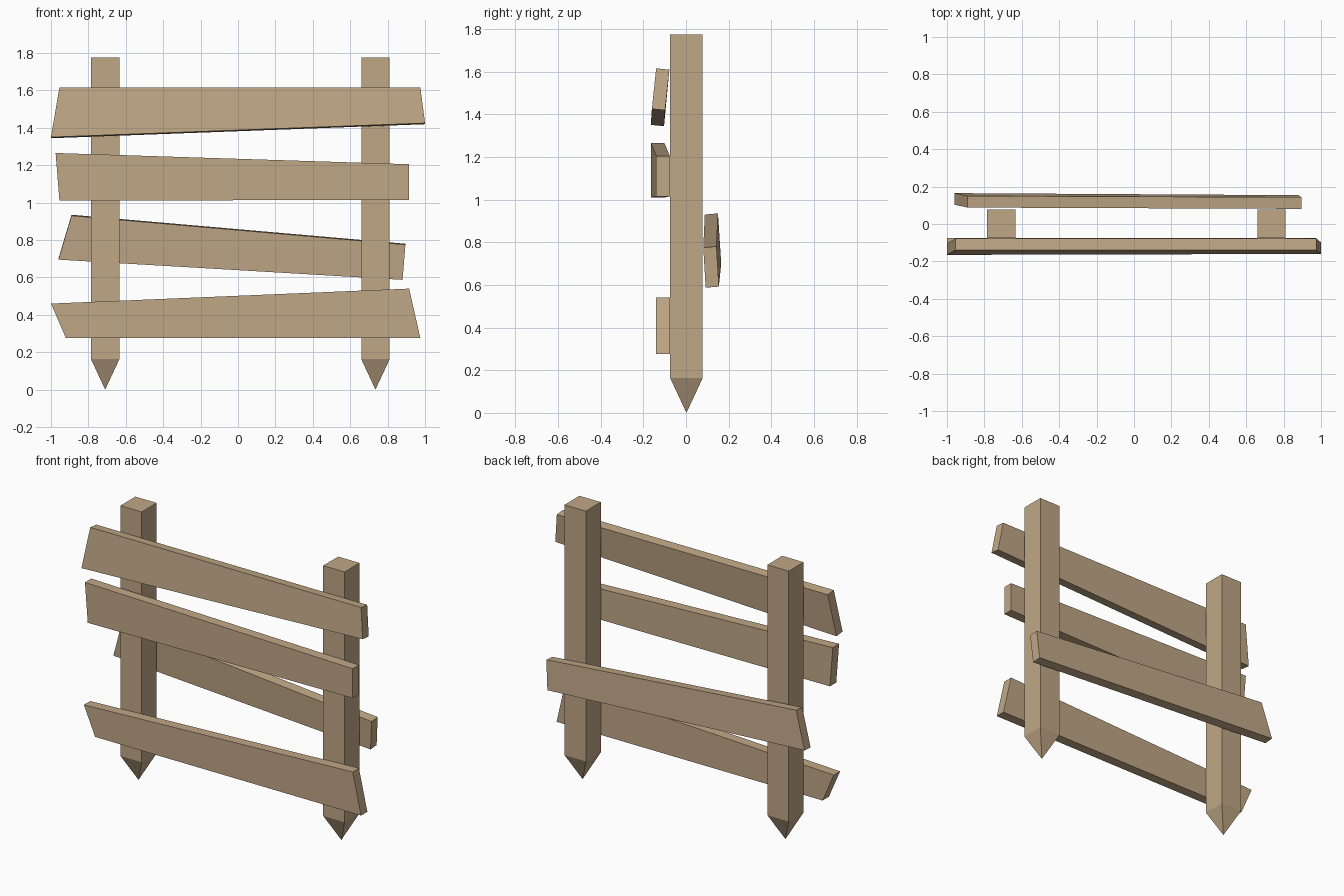
import bpy
import bmesh
from mathutils import Vector

cube = bpy.data.objects.get("Cube")
if cube:
    bpy.data.objects.remove(cube, do_unlink=True)

# Single weathered wood colour
wood = bpy.data.materials.new("light_brown_wood")
wood.use_nodes = True
colour = (0.53, 0.39, 0.24, 1)
wood.diffuse_color = colour
bsdf = wood.node_tree.nodes["Principled BSDF"]
bsdf.inputs["Base Color"].default_value = colour
bsdf.inputs["Roughness"].default_value = 0.9


def finish(name, bm):
    bmesh.ops.recalc_face_normals(bm, faces=bm.faces)
    mesh = bpy.data.meshes.new(name)
    bm.to_mesh(mesh)
    bm.free()
    mesh.materials.append(wood)
    obj = bpy.data.objects.new(name, mesh)
    bpy.context.collection.objects.link(obj)
    return obj


def extrude(bm, face, offset):
    result = bmesh.ops.extrude_face_region(bm, geom=[face])
    verts = [v for v in result["geom"] if isinstance(v, bmesh.types.BMVert)]
    bmesh.ops.translate(bm, verts=verts, vec=offset)
    return verts


def post(name, x):
    """Square stake with a pyramid point at the ground."""
    half, shoulder, top = 0.076, 0.163, 1.775
    bm = bmesh.new()
    ring = [bm.verts.new((x + sx * half, 0.002 + sy * half, shoulder))
            for sx, sy in ((-1, -1), (1, -1), (1, 1), (-1, 1))]
    cap = bm.faces.new(ring)
    extrude(bm, cap, Vector((0, 0, top - shoulder)))
    if cap.is_valid:
        bmesh.ops.delete(bm, geom=[cap], context="FACES_ONLY")
    tip = bm.verts.new((x, 0.002, 0))
    for i in range(4):
        bm.faces.new((ring[i], ring[(i + 1) % 4], tip))
    finish(name, bm)


def plank(name, corners, thickness):
    """Crooked board: front outline pushed back by a thickness vector."""
    bm = bmesh.new()
    face = bm.faces.new([bm.verts.new(c) for c in corners])
    extrude(bm, face, Vector(thickness))
    # Keep the front outline closed
    if not face.is_valid or len(bm.faces) < 6:
        bmesh.ops.holes_fill(bm, edges=bm.edges, sides=4)
    finish(name, bm)


# Posts
post("right_post", -0.71)
post("left_post", 0.735)

# Boards: bottom left, bottom right, top right, top left of the front outline
plank("top_plank",
      [(-1, -0.165, 1.35), (1, -0.16, 1.425), (0.975, -0.14, 1.615), (-0.955, -0.14, 1.615)],
      (0, 0.062, -0.006))
plank("upper_plank",
      [(-0.955, -0.165, 1.01), (0.915, -0.14, 1.015), (0.915, -0.14, 1.205), (-0.975, -0.165, 1.265)],
      (0, 0.064, 0))
plank("back_plank",
      [(-0.96, 0.103, 0.695), (0.88, 0.092, 0.587), (0.895, 0.081, 0.775), (-0.89, 0.088, 0.93)],
      (0, 0.062, 0.005))
plank("bottom_plank",
      [(-0.92, -0.14, 0.275), (0.975, -0.14, 0.275), (0.915, -0.14, 0.54), (-1, -0.14, 0.46)],
      (0, 0.064, 0))
